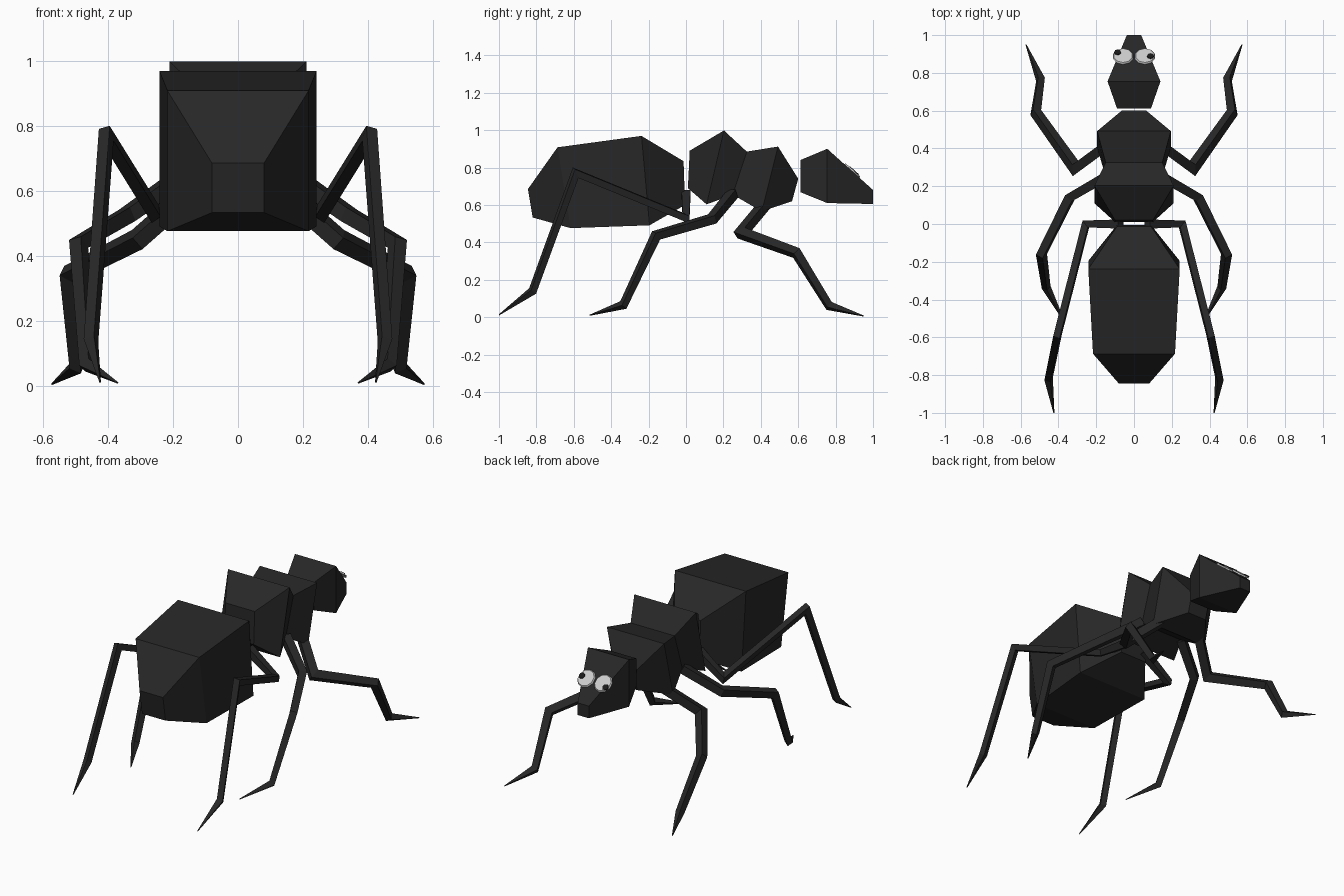
import bpy, bmesh, math
from mathutils import Vector, Matrix

if "Cube" in bpy.data.objects:
    bpy.data.objects.remove(bpy.data.objects["Cube"])


def material(name, v):
    m = bpy.data.materials.new(name)
    m.diffuse_color = (v, v, v, 1)
    m.use_nodes = True
    m.node_tree.nodes["Principled BSDF"].inputs["Base Color"].default_value = m.diffuse_color
    return m


SHELL = material("dark_shell", 0.02)
WHITE = material("eye_white", 0.6)
PUPIL = material("pupil_black", 0.01)


def make_object(name, bm, mat, mirror=False):
    bmesh.ops.recalc_face_normals(bm, faces=bm.faces)
    me = bpy.data.meshes.new(name)
    bm.to_mesh(me)
    bm.free()
    me.materials.append(mat)
    ob = bpy.data.objects.new(name, me)
    bpy.context.collection.objects.link(ob)
    if mirror:
        mod = ob.modifiers.new("mirror", 'MIRROR')
        mod.use_mirror_merge = False
    return ob


def skin(bm, rings):
    """Join four-cornered rings into a closed, flat-faced solid."""
    vs = [[bm.verts.new(p) for p in r] for r in rings]
    for a, b in zip(vs, vs[1:]):
        for i in range(4):
            j = (i + 1) % 4
            bm.faces.new((a[i], a[j], b[j], b[i]))
    bm.faces.new(vs[0])
    bm.faces.new(vs[-1])


def body(name, sections):
    """Each section: half width, top y, top z, bottom y, bottom z."""
    bm = bmesh.new()
    skin(bm, [[(-w, ty, tz), (w, ty, tz), (w, by, bz), (-w, by, bz)]
              for w, ty, tz, by, bz in sections])
    return make_object(name, bm, SHELL)


def leg(name, path, radii):
    """Square tube with mitred joints that tapers to the toe."""
    pts = [Vector(p) for p in path]
    dirs = [(b - a).normalized() for a, b in zip(pts, pts[1:])]
    u = dirs[0].cross(Vector((0, 0, 1))).normalized()
    v = u.cross(dirs[0])
    offs = [u * s + v * t for s, t in ((-1, -1), (1, -1), (1, 1), (-1, 1))]
    rings = []
    for i, p in enumerate(pts):
        if 0 < i:
            d = dirs[i - 1]
            n = d if i == len(pts) - 1 else (d + dirs[i]).normalized()
            offs = [o - d * (o.dot(n) / d.dot(n)) for o in offs]
        rings.append([p + o * radii[i] for o in offs])
    bm = bmesh.new()
    skin(bm, rings)
    return make_object(name, bm, SHELL, mirror=True)


# Body segments
body("abdomen", [(.08, -.845, .685, -.82, .533), (.217, -.687, .908, -.617, .476),
                 (.242, -.238, .969, -.195, .491), (.09, -.013, .834, -.005, .6)])
body("thorax", [(.10, .02, .89, .01, .69), (.21, .203, .998, .11, .603),
                (.15, .325, .885, .25, .655), (.195, .492, .912, .405, .565),
                (.065, .6, .74, .567, .62)])
body("head", [(.09, .612, .84, .612, .668), (.14, .755, .90, .755, .61),
              (.038, 1.0, .68, 1.0, .605)])

# Three pairs of legs
leg("front_leg", [(.14, .42, .60), (.31, .295, .45), (.52, .59, .343),
                  (.495, .765, .06), (.572, .95, .006)],
    [.025, .025, .022, .018, .002])
leg("middle_leg", [(.15, .25, .66), (.34, .14, .525), (.49, -.16, .437),
                   (.465, -.335, .065), (.37, -.515, .01)],
    [.025, .023, .021, .017, .002])
leg("back_leg", [(.07, .0, .66), (.255, .0, .53), (.405, -.59, .772),
                 (.452, -.82, .14), (.424, -1.0, .012)],
    [.024, .018, .018, .017, .002])

# Flat eyes lying on the sloping face
TILT = math.atan2(-.22, .245)


def disc(name, x, y, lift, radius, depth, sides, mat, mirror=False):
    bm = bmesh.new()
    z = .90 - .22 * (y - .755) / .245
    n = Vector((0, -math.sin(TILT), math.cos(TILT)))
    m = Matrix.Translation(Vector((x, y, z)) + n * lift) @ Matrix.Rotation(TILT, 4, 'X')
    bmesh.ops.create_cone(bm, cap_ends=True, segments=sides, radius1=radius,
                          radius2=radius * .9, depth=depth, matrix=m)
    return make_object(name, bm, mat, mirror)


disc("eyes", .058, .887, .004, .056, .008, 10, WHITE, mirror=True)
disc("left_pupil", -.087, .903, .009, .02, .006, 8, PUPIL)
disc("right_pupil", .087, .883, .009, .02, .006, 8, PUPIL)
